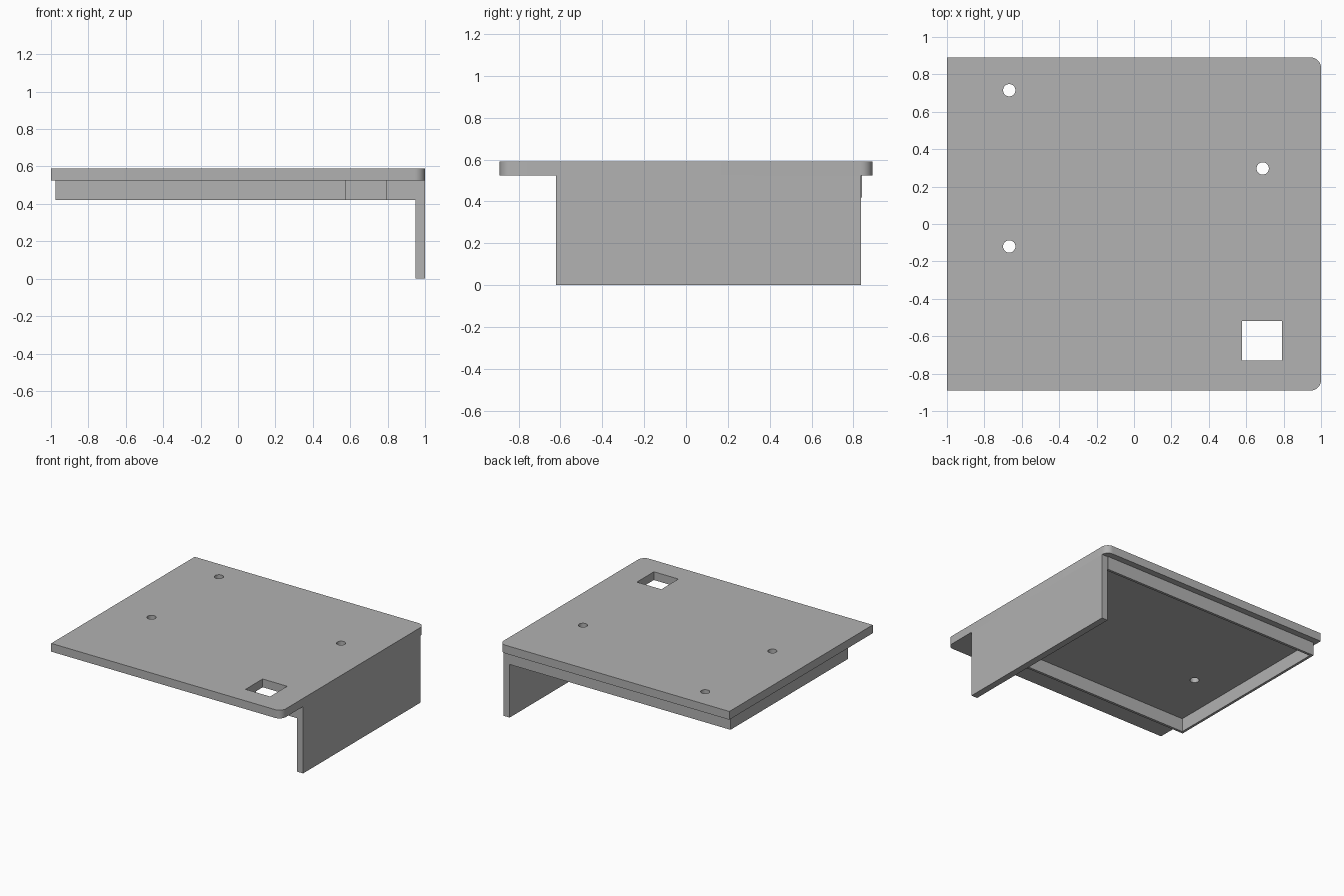
import bpy, bmesh, math

if "Cube" in bpy.data.objects:
    bpy.data.objects.remove(bpy.data.objects["Cube"])

TOP, UNDER, RIM_BOTTOM = 0.59, 0.525, 0.42

grey = bpy.data.materials.new("plain grey")
grey.use_nodes = True
colour = (0.445, 0.445, 0.445, 1)
grey.diffuse_color = colour
grey.node_tree.nodes["Principled BSDF"].inputs["Base Color"].default_value = colour


def prism(name, outline, z0, z1):
    """Extrude a counter-clockwise outline from z0 up to z1."""
    bm = bmesh.new()
    face = bm.faces.new([bm.verts.new((x, y, z0)) for x, y in outline])
    grown = bmesh.ops.extrude_face_region(bm, geom=[face], use_keep_orig=True)
    top = [v for v in grown["geom"] if isinstance(v, bmesh.types.BMVert)]
    bmesh.ops.translate(bm, verts=top, vec=(0, 0, z1 - z0))
    bmesh.ops.recalc_face_normals(bm, faces=bm.faces)
    mesh = bpy.data.meshes.new(name)
    bm.to_mesh(mesh)
    bm.free()
    mesh.materials.append(grey)
    obj = bpy.data.objects.new(name, mesh)
    bpy.context.collection.objects.link(obj)
    return obj


def rectangle(x0, x1, y0, y1):
    return [(x0, y0), (x1, y0), (x1, y1), (x0, y1)]


def arc(cx, cy, r, start, end, steps):
    angles = [math.radians(start + (end - start) * i / steps) for i in range(steps + 1)]
    return [(cx + r * math.cos(a), cy + r * math.sin(a)) for a in angles]


def cut(obj, cutter):
    cutter.hide_render = True
    cutter.hide_viewport = True
    mod = obj.modifiers.new("cut", "BOOLEAN")
    mod.operation = "DIFFERENCE"
    mod.solver = "EXACT"
    mod.object = cutter


def smooth(obj):
    bpy.ops.object.select_all(action="DESELECT")
    obj.select_set(True)
    bpy.context.view_layer.objects.active = obj
    bpy.ops.object.shade_smooth_by_angle(angle=math.radians(30))


# Top plate, rounded on the two corners above the side panel
r = 0.055
outline = [(-1, -0.89)]
outline += arc(1 - r, -0.89 + r, r, -90, 0, 8)
outline += arc(1 - r, 0.89 - r, r, 0, 90, 8)
outline.append((-1, 0.89))
plate = prism("top_plate", outline, UNDER, TOP)

# Shallow rim under the plate, open towards the side panel
x0, x1, y0, y1, t = -0.975, 0.95, -0.62, 0.84, 0.02
rim = prism("under_rim", [
    (x0, y0), (x1, y0), (x1, y0 + t), (x0 + t, y0 + t),
    (x0 + t, y1 - t), (x1, y1 - t), (x1, y1), (x0, y1)], RIM_BOTTOM, UNDER)

# Tall side panel
prism("side_panel", rectangle(0.948, 1, -0.62, 0.835), 0, UNDER)

# Square opening through the plate and the front of the rim
square = prism("square_cutter", rectangle(0.577, 0.79, -0.73, -0.518), 0.3, 0.7)
cut(plate, square)
cut(rim, square)

# Round screw holes
for i, (x, y) in enumerate([(-0.667, 0.715), (-0.667, -0.12), (0.688, 0.297)]):
    ring = arc(x, y, 0.033, 0, 360, 32)[:-1]
    hole = prism(f"hole_cutter_{i + 1}", ring, 0.3, 0.7)
    cut(plate, hole)

smooth(plate)
